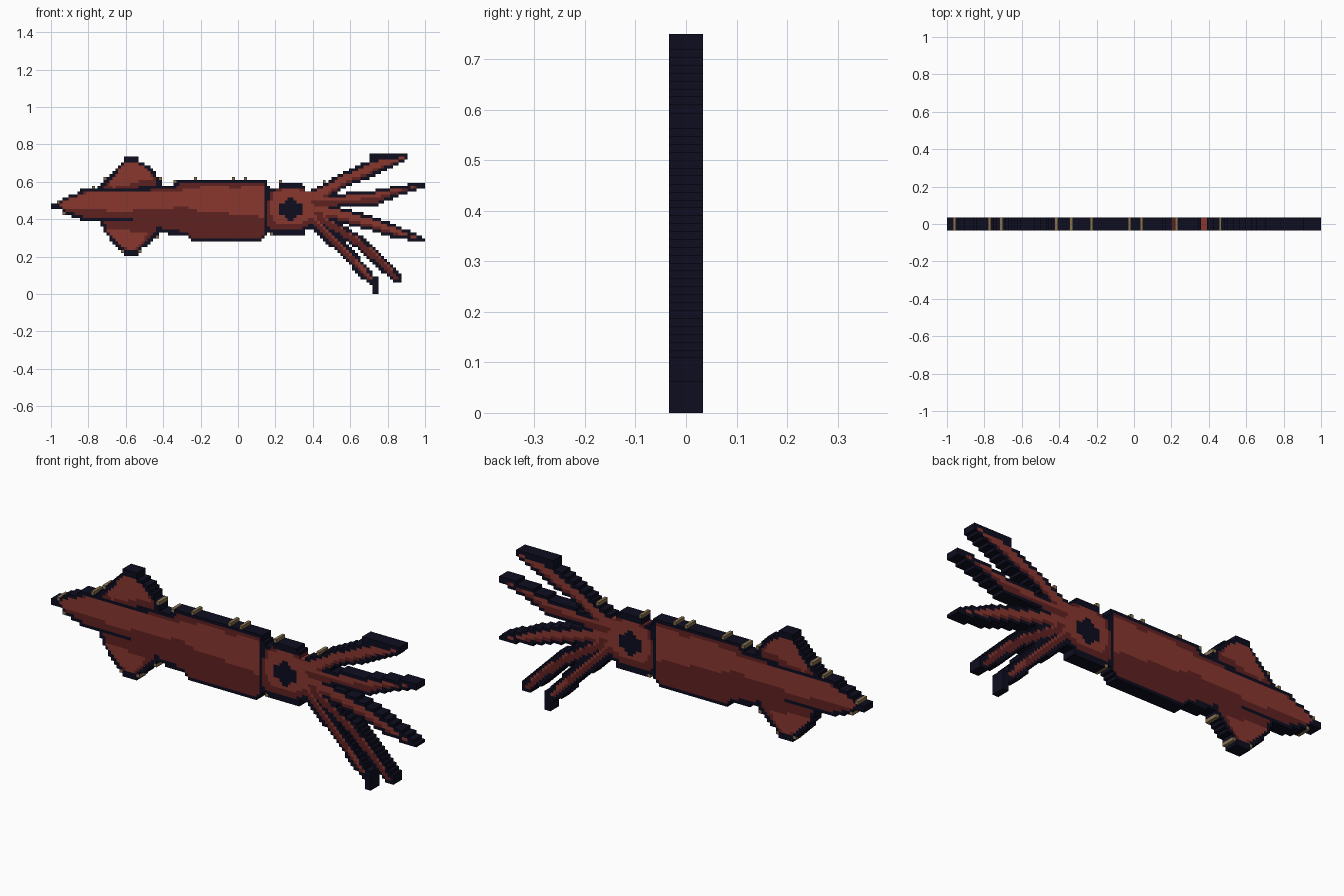
import bpy, bmesh, math
from mathutils import Vector

if "Cube" in bpy.data.objects:
    bpy.data.objects.remove(bpy.data.objects["Cube"])

COLS, ROWS = 128, 48          # pixel grid of the relief
S = 2.0 / COLS                # pixel size
HALF = 0.034                  # half thickness
NAVY, LIGHT, DARK, TAN = range(4)


def material(name, rgb):
    m = bpy.data.materials.new(name)
    m.diffuse_color = (*rgb, 1)
    m.use_nodes = True
    bsdf = m.node_tree.nodes["Principled BSDF"]
    bsdf.inputs["Base Color"].default_value = (*rgb, 1)
    bsdf.inputs["Roughness"].default_value = 0.9
    return m


MATS = [material("navy outline", (0.004, 0.004, 0.014)),
        material("light red", (0.25, 0.038, 0.028)),
        material("dark red", (0.115, 0.015, 0.015)),
        material("tan", (0.25, 0.17, 0.08))]

cells = {}                    # (column, row) -> (part, colour)


def inside(poly, x, y):
    hit = False
    for (x1, y1), (x2, y2) in zip(poly, poly[1:] + poly[:1]):
        if (y1 > y) != (y2 > y) and x < (x2 - x1) * (y - y1) / (y2 - y1) + x1:
            hit = not hit
    return hit


def fill(part, colour, poly):
    """Paint every pixel whose centre lies in the polygon."""
    for c in range(COLS):
        for r in range(ROWS):
            if inside(poly, c + 0.5, r + 0.5):
                cells[c, r] = (part, colour)


def block(part, colour, c0, c1, r0, r1):
    fill(part, colour, [(c0, r0), (c1, r0), (c1, r1), (c0, r1)])


def stroke(part, path, shrink, shade=None):
    """Paint a tapering line of (column, row, half width) points."""
    for c in range(COLS):
        for r in range(ROWS):
            p = Vector((c + 0.5, r + 0.5))
            for a, b in zip(path, path[1:]):
                va, vb = Vector(a[:2]), Vector(b[:2])
                d = vb - va
                t = min(1, max(0, (p - va).dot(d) / d.length_squared))
                off = p - va.lerp(vb, t)
                if off.length < a[2] + (b[2] - a[2]) * t - shrink:
                    colour = NAVY
                    if shade is not None:
                        colour = LIGHT if off.y > shade else DARK
                    cells[c, r] = (part, colour)
                    break


# Arms: dark outlines first, then red cores shaded on the lower side
ARMS = {
    "upper_arm": ([(91, 33, 3), (99, 38.3, 2.4), (107.5, 42, 2.7),
                   (114.4, 45, 2.4), (120.5, 46.4, 1.2)], -0.6),
    "upper_middle_arm": ([(91, 31.5, 2.6), (100.7, 32.1, 2.4), (111, 32.9, 2.6),
                          (117.8, 35, 1.9), (127, 37.2, 0.9)], 0.0),
    "lower_middle_arm": ([(91, 28.5, 2.6), (100.7, 26.5, 2.6), (111, 23.7, 2.5),
                          (117.8, 21.3, 2.1), (126.5, 18.9, 1.0)], -0.5),
    "outer_lower_arm": ([(92, 26.2, 2.4), (99, 21.7, 2.2), (105.8, 17.4, 2.2),
                         (112.7, 11.1, 2.2), (118.2, 5.6, 1.8)], 0.6),
    "inner_lower_arm": ([(89.5, 25.5, 2.4), (97.3, 17.8, 2.2), (102.4, 12.8, 2.2),
                         (107.5, 7.2, 2.0), (110.5, 4, 1.2)], 0.0),
}
for name, (path, shade) in ARMS.items():
    stroke(name, path, 0)
block("upper_arm", NAVY, 109, 122, 46, 48)
block("upper_middle_arm", NAVY, 122, 128, 37, 38)
block("lower_middle_arm", NAVY, 123, 128, 18, 19)
block("outer_lower_arm", NAVY, 117, 120, 4, 6)
block("inner_lower_arm", NAVY, 110, 112, 0, 6)

# Outline silhouettes of fins, mantle and head
fill("upper_fin", NAVY, [(15, 35), (18, 38.5), (21, 42), (24.6, 45), (24.6, 47),
                         (30, 47), (30, 45), (33, 44.2), (36, 41), (38, 38.5), (38, 35)])
fill("lower_fin", NAVY, [(16.5, 26), (18, 21.5), (22, 16.5), (24.6, 14.6), (24.6, 12.8),
                         (30, 12.8), (30, 14.8), (33, 16.5), (36, 19), (38, 22), (38, 26)])
fill("mantle", NAVY, [(0, 29), (3, 29), (5, 27.5), (10, 25.5), (17, 25), (35, 22), (41.5, 20.2),
                      (47, 20), (48.2, 18), (72, 18), (73.5, 20), (75, 22), (75, 36.5), (73.5, 39),
                      (43, 39), (42, 37), (38, 36.5), (12, 36.5), (9, 34.6), (5, 33), (3, 31.2),
                      (0, 31.2)])
fill("head", NAVY, [(74, 21.4), (76.5, 20.3), (86.5, 20.3), (87, 22), (92, 23.5), (95, 29),
                    (92, 35.5), (87.5, 35.3), (86, 37.9), (78.4, 37.9), (78, 36.2), (74, 36.2)])

# Fin colours: dark base with a light patch
fill("upper_fin", DARK, [(17, 36), (20, 38.6), (23, 42), (26, 45), (29.5, 45), (33, 42.5),
                         (36, 39), (36.5, 37), (28, 36)])
fill("upper_fin", LIGHT, [(20, 38), (23, 42), (26, 45), (29.5, 45), (33, 42.5), (35, 39.5),
                          (30, 38.6), (26, 37), (21, 36.4)])
fill("lower_fin", DARK, [(18, 25), (19.5, 21), (23, 17), (26, 14.6), (29, 14.6), (32.5, 17.6),
                         (35.5, 21), (37, 25)])
fill("lower_fin", LIGHT, [(19.5, 21.5), (23, 17.3), (26, 15.3), (28.5, 15.3), (31.5, 18),
                          (33.5, 21.3), (30, 20.4), (26, 22), (22, 22)])

# Mantle colours: dark body with a light band and a thin shade line at the top
fill("mantle", DARK, [(4, 29), (10, 26.6), (17, 26), (34, 24), (38, 22.3), (47, 21), (49, 19),
                      (72, 19), (73, 21), (73, 37.5), (44, 37.9), (42, 36), (30, 35.2),
                      (13, 35.2), (6, 32.5), (3, 31)])
fill("mantle", LIGHT, [(3, 29.7), (8, 28.6), (16, 29), (24, 27.6), (31, 29.3), (40, 29.2),
                       (46, 30), (52, 27.5), (58, 28.4), (64, 26.6), (69, 27.4), (73, 25.4),
                       (73, 37), (62, 36.3), (56, 37.2), (50, 36.4), (42, 35), (30, 34.8),
                       (13, 35), (6, 32.4), (3, 31)])
block("mantle", NAVY, 15, 28, 25, 26)
block("mantle", NAVY, 30, 43, 36, 37)

# Head colours
fill("head", DARK, [(74, 23), (77, 21.6), (85, 21.6), (89, 24.2), (92, 26), (92, 34),
                    (86, 35.8), (78, 35.8), (74, 34)])
fill("head", LIGHT, [(74.5, 28), (77, 24.5), (84, 23.6), (88, 25.5), (95, 28), (95, 32.5),
                     (91, 34.2), (85, 35.6), (79, 35.6), (76, 34.5)])
for name, (path, shade) in ARMS.items():
    stroke(name, path, 1.05, shade)
# Narrow slit between mantle and head
block("mantle", NAVY, 73, 74, 22, 33)
block("mantle", NAVY, 74, 75, 32, 36)

# Eye: stepped cross
block("eye", NAVY, 78, 86, 27, 31)
block("eye", NAVY, 80, 84, 26, 32)
block("eye", NAVY, 81, 83, 25, 33)

# Tan specks standing on the top and bottom edges
for col in (2, 14, 18, 37, 42, 49, 62, 66, 78, 93):
    top = max(r for c, r in cells if c == col)
    cells[col, top + 1] = ("specks", TAN)
for col in (4, 24, 30, 36, 75):
    low = min(r for c, r in cells if c == col)
    cells[col, low - 1] = ("specks", TAN)


def build(part):
    """Turn one part's pixels into a plate with walls on open edges."""
    bm = bmesh.new()
    verts = {}

    def vert(c, r, side):
        key = (c, r, side)
        if key not in verts:
            verts[key] = bm.verts.new((c * S - 1, side * HALF, r * S))
        return verts[key]

    for (c, r), (owner, colour) in cells.items():
        if owner != part:
            continue
        ring = [(c, r), (c + 1, r), (c + 1, r + 1), (c, r + 1)]
        quads = [[vert(*p, -1) for p in ring], [vert(*p, 1) for p in reversed(ring)]]
        for i, step in enumerate([(0, -1), (1, 0), (0, 1), (-1, 0)]):
            if (c + step[0], r + step[1]) not in cells:
                a, b = ring[i], ring[(i + 1) % 4]
                quads.append([vert(*b, -1), vert(*a, -1), vert(*a, 1), vert(*b, 1)])
        for q in quads:
            bm.faces.new(q).material_index = colour
    mesh = bpy.data.meshes.new(part)
    bm.to_mesh(mesh)
    bm.free()
    for m in MATS:
        mesh.materials.append(m)
    bpy.context.collection.objects.link(bpy.data.objects.new(part, mesh))


for part in sorted({owner for owner, _ in cells.values()}):
    build(part)
